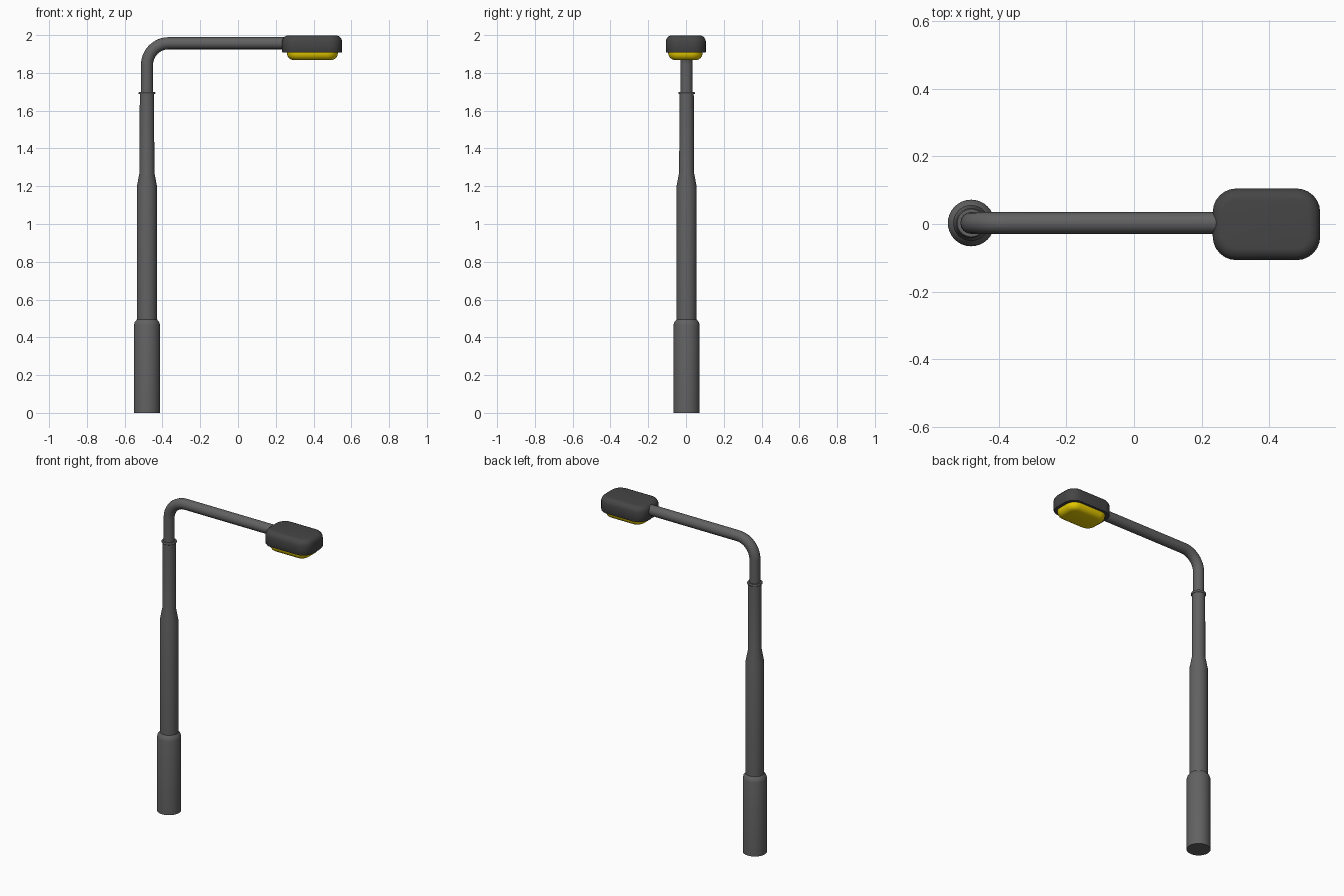
import bpy, bmesh, math

if "Cube" in bpy.data.objects:
    bpy.data.objects.remove(bpy.data.objects["Cube"])

PX, PY = -0.482, 0.003      # pole axis


def finish(name, bm, mat=None, angle=35):
    bmesh.ops.recalc_face_normals(bm, faces=bm.faces)
    me = bpy.data.meshes.new(name)
    bm.to_mesh(me)
    bm.free()
    ob = bpy.data.objects.new(name, me)
    bpy.context.collection.objects.link(ob)
    if mat:
        me.materials.append(mat)
    smooth(ob, angle)
    return ob


def smooth(ob, angle=35):
    bpy.ops.object.select_all(action='DESELECT')
    ob.select_set(True)
    bpy.context.view_layer.objects.active = ob
    bpy.ops.object.shade_smooth_by_angle(angle=math.radians(angle))


def loft(name, loops, mat=None, angle=35):
    """Skin a stack of closed point loops and cap both ends."""
    bm = bmesh.new()
    rings = [[bm.verts.new(p) for p in lp] for lp in loops]
    n = len(rings[0])
    for a, b in zip(rings, rings[1:]):
        for i in range(n):
            j = (i + 1) % n
            bm.faces.new((a[i], a[j], b[j], b[i]))
    bm.faces.new(rings[0])
    bm.faces.new(rings[-1])
    return finish(name, bm, mat, angle)


def circle(r, z, n=32):
    return [(PX + r * math.cos(2 * math.pi * i / n),
             PY + r * math.sin(2 * math.pi * i / n), z) for i in range(n)]


def rounded_rect(cx, cy, hx, hy, r, z, seg=6):
    pts = []
    for k, (sx, sy) in enumerate([(1, 1), (-1, 1), (-1, -1), (1, -1)]):
        for i in range(seg + 1):
            a = math.pi / 2 * (k + i / seg)
            pts.append((cx + sx * (hx - r) + r * math.cos(a),
                        cy + sy * (hy - r) + r * math.sin(a), z))
    return pts


def slab(name, cx, cy, hx, hy, r, profile, mat=None):
    return loft(name, [rounded_rect(cx, cy, hx - d, hy - d, r - d, z)
                       for d, z in profile], mat)


def material(name, color):
    m = bpy.data.materials.new(name)
    m.diffuse_color = color
    m.use_nodes = True
    m.node_tree.nodes["Principled BSDF"].inputs["Base Color"].default_value = m.diffuse_color
    return m


dark = material("dark_grey", (0.06, 0.06, 0.06, 1))
grey = material("pole_grey", (0.12, 0.12, 0.12, 1))
yellow = material("lamp_yellow", (0.8, 0.6, 0.0, 1))

# Stepped pole
loft("pole", [circle(r, z) for r, z in [
    (0.069, 0), (0.069, 0.465), (0.065, 0.48), (0.053, 0.495),
    (0.053, 1.2), (0.039, 1.275), (0.038, 1.692)]], grey, 25)

# Thin collar where the arm enters the pole
loft("collar", [circle(r, z) for r, z in [
    (0.030, 1.687), (0.041, 1.687), (0.044, 1.69), (0.044, 1.696),
    (0.041, 1.70), (0.030, 1.70)]], grey, 50)

# Bent arm tube
R, top = 0.115, 1.957
path = [(PX, PY, 1.66)]
for i in range(13):
    a = math.pi - math.pi / 2 * i / 12
    path.append((PX + R + R * math.cos(a), PY, top - R + R * math.sin(a)))
path.append((0.30, PY, top))
cu = bpy.data.curves.new("arm", 'CURVE')
cu.dimensions = '3D'
cu.bevel_depth = 0.032
cu.bevel_resolution = 6
cu.use_fill_caps = True
sp = cu.splines.new('POLY')
sp.points.add(len(path) - 1)
for p, co in zip(sp.points, path):
    p.co = (*co, 1)
arm = bpy.data.objects.new("arm", cu)
bpy.context.collection.objects.link(arm)
cu.materials.append(grey)
bpy.ops.object.select_all(action='DESELECT')
arm.select_set(True)
bpy.context.view_layer.objects.active = arm
bpy.ops.object.convert(target='MESH')
smooth(bpy.context.view_layer.objects.active)

# Lamp housing with softened top rim
slab("lamp_housing", 0.392, -0.001, 0.159, 0.106, 0.07, [
    (0.003, 1.907), (0, 1.912), (0, 1.968), (0.004, 1.981),
    (0.013, 1.992), (0.026, 1.998), (0.034, 1.999)], dark)

# Yellow lens below the housing
slab("lamp_lens", 0.394, -0.003, 0.135, 0.091, 0.06, [
    (0.034, 1.868), (0.022, 1.871), (0.011, 1.878), (0.003, 1.89),
    (0, 1.903), (0, 1.92)], yellow)
